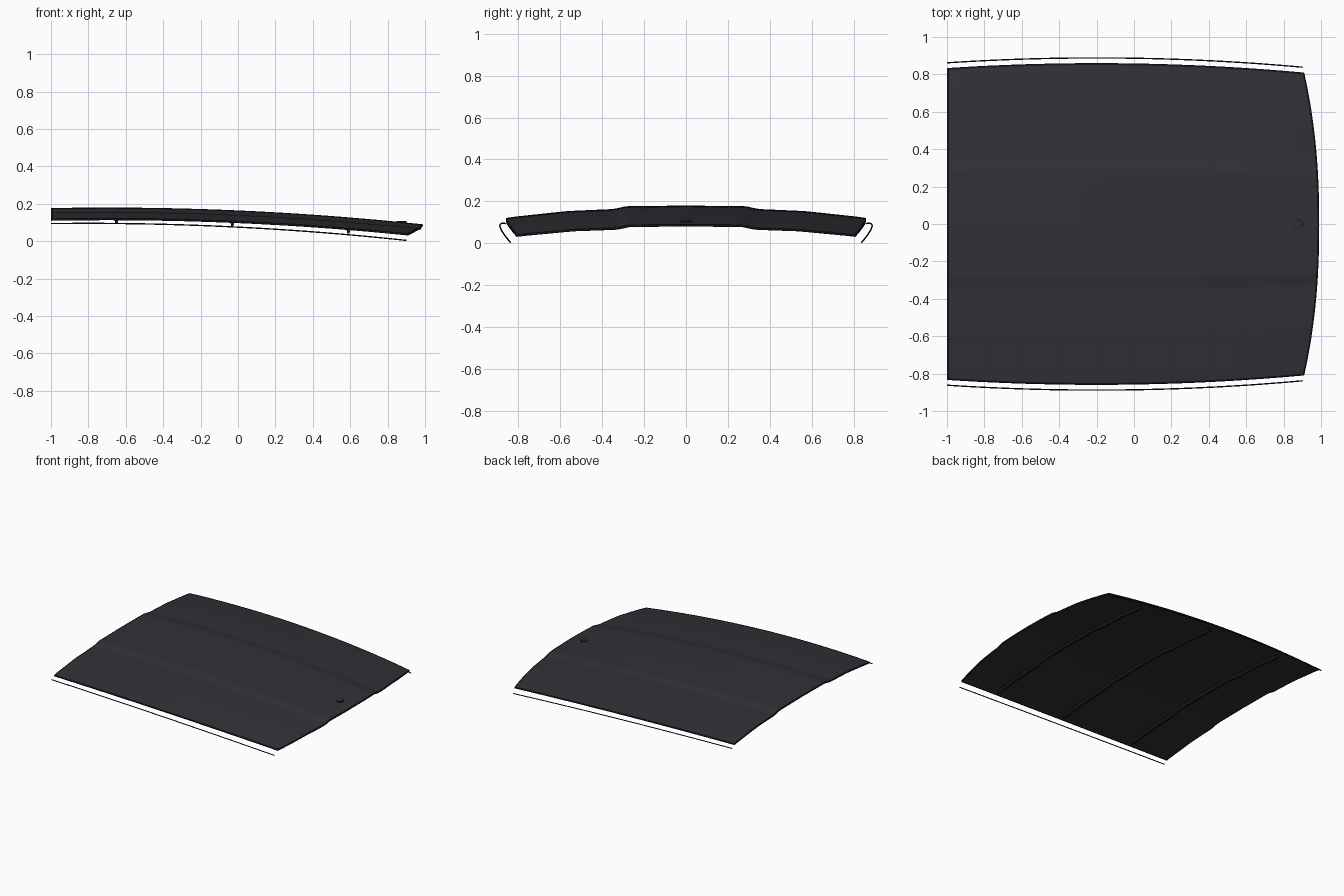
import bpy, bmesh, math

cube = bpy.data.objects.get("Cube")
if cube:
    bpy.data.objects.remove(cube)


def make_material(name, color):
    mat = bpy.data.materials.new(name)
    mat.use_nodes = True
    mat.diffuse_color = (*color, 1)
    mat.node_tree.nodes["Principled BSDF"].inputs["Base Color"].default_value = (*color, 1)
    return mat


PAINT = make_material("dark slate paint", (0.03, 0.03, 0.038))
TRIM = make_material("black trim", (0.007, 0.007, 0.009))

# Crosswise fall of the skin: (fraction of half width, drop)
PROFILE = [(0, 0), (0.24, 0.002), (0.33, 0.003), (0.355, 0.006), (0.385, 0.013),
           (0.42, 0.017), (0.66, 0.026), (0.72, 0.031), (0.96, 0.053), (1, 0.058)]


def spine(x):
    return 0.18 - 0.0315 * (x + 0.7) ** 2


def half_width(x):
    return 0.86 - 0.041 * (x + 0.2) ** 2


def drop(u):
    u = abs(u)
    for (a, da), (b, db) in zip(PROFILE, PROFILE[1:]):
        if u <= b:
            return da + (db - da) * (u - a) / (b - a)
    return PROFILE[-1][1]


def skin(x, u):
    return (x, u * half_width(x), spine(x) - drop(u))


def finish(name, bm, mats):
    bmesh.ops.recalc_face_normals(bm, faces=bm.faces)
    mesh = bpy.data.meshes.new(name)
    bm.to_mesh(mesh)
    bm.free()
    for m in mats:
        mesh.materials.append(m)
    obj = bpy.data.objects.new(name, mesh)
    bpy.context.collection.objects.link(obj)
    bpy.ops.object.select_all(action="DESELECT")
    obj.select_set(True)
    bpy.context.view_layer.objects.active = obj
    bpy.ops.object.shade_smooth_by_angle(angle=math.radians(40))
    return obj


def loft(bm, rings, closed):
    """Bridge successive rows of points with quads."""
    rows = [[bm.verts.new(p) for p in ring] for ring in rings]
    n = len(rows[0])
    for r, s in zip(rows, rows[1:]):
        for i in range(n if closed else n - 1):
            j = (i + 1) % n
            bm.faces.new((r[i], r[j], s[j], s[i]))
    if closed:
        bm.faces.new(rows[0])
        bm.faces.new(rows[-1])


# Roof skin, with a narrow dark row along every edge
inner = [-1 + 2 * i / 80 for i in range(1, 80)]
us = [-1, -0.988] + inner[1:-1] + [0.988, 1]
ts = [0, 0.005] + [i / 36 for i in range(1, 36)] + [0.995, 1]
bm = bmesh.new()
rows = []
for t in ts:
    rows.append([skin(-1 + t * (1.99 - 0.08 * abs(u) ** 2.3), u) for u in us])
loft(bm, rows, False)
bm.faces.ensure_lookup_table()
columns = len(us) - 1
for i, face in enumerate(bm.faces):
    on_rim = i % columns in (0, columns - 1) or i // columns in (0, len(ts) - 2)
    face.material_index = 1 if on_rim else 0
panel = finish("roof_panel", bm, [PAINT, TRIM])
if panel.data.polygons[len(panel.data.polygons) // 2].normal.z < 0:
    panel.data.flip_normals()
shell = panel.modifiers.new("thickness", "SOLIDIFY")
shell.thickness = 0.01
shell.offset = -1
shell.material_offset_rim = 1

# Cross ribs under the skin
for name, x in (("rear_rib", -0.65), ("middle_rib", -0.03), ("front_rib", 0.59)):
    bm = bmesh.new()
    rings = []
    for i in range(49):
        px, y, z = skin(x, -0.93 + 1.86 * i / 48)
        rings.append([(px + dx, y, z - dz) for dx, dz in
                      ((-0.012, 0.005), (0.012, 0.005), (0.006, 0.037), (-0.006, 0.037))])
    loft(bm, rings, True)
    finish(name, bm, [TRIM])

# Thin seal strips running beside the long edges
for name, side in (("left_seal", 1), ("right_seal", -1)):
    bm = bmesh.new()
    rings = []
    for i in range(41):
        x = -1 + 1.9 * i / 40
        y = side * (half_width(x) + 0.028)
        z = spine(x) - 0.083 - 0.012 * i / 40
        rings.append([(x, y + 0.0035 * math.cos(a), z + 0.0035 * math.sin(a))
                      for a in [k * math.pi / 4 for k in range(8)]])
    loft(bm, rings, True)
    finish(name, bm, [TRIM])

# Small round cap near the front edge, painted on top with a dark side
bm = bmesh.new()
bmesh.ops.create_cone(bm, cap_ends=True, segments=32, radius1=0.026, radius2=0.025, depth=0.012)
for v in bm.verts:
    v.co.x += 0.875
    v.co.z += 0.102
for face in bm.faces:
    face.material_index = 0 if abs(face.normal.z) > 0.9 else 1
finish("round_cap", bm, [PAINT, TRIM])
